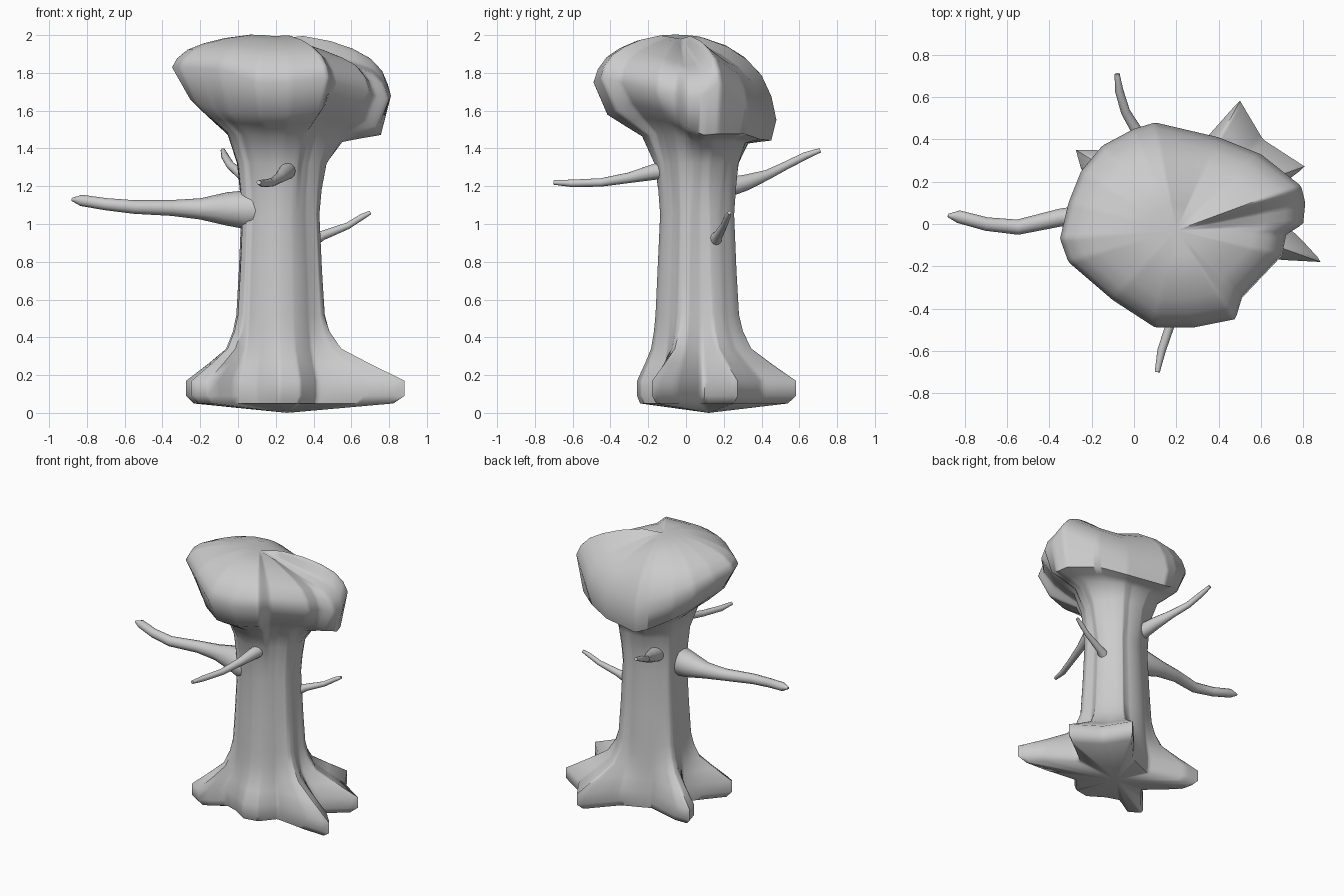
import bpy, bmesh, math
from mathutils import Vector

cube = bpy.data.objects.get("Cube")
if cube:
    bpy.data.objects.remove(cube, do_unlink=True)

SPOKES = 200
AXIS = Vector((0.215, 0.06, 0))
APEX = Vector((0.2, -0.03, 1.98))
GROUND = Vector((0.26, 0.12, 0))
CREST = 2.015

bark = bpy.data.materials.new("grey_bark")
bark.use_nodes = True
grey = (0.6, 0.6, 0.6, 1)
bark.diffuse_color = grey
bark.node_tree.nodes["Principled BSDF"].inputs["Base Color"].default_value = grey

# Crown rim: x, y, height, crease depth in the dome, underside recess
CROWN = [(-.35, -.07, 1.83, 0, .33), (-.31, -.18, 1.83, 0, .31), (-.1, -.36, 1.82, 0, .24),
         (.1, -.49, 1.75, 0, .22), (.28, -.49, 1.75, 0, .22), (.48, -.45, 1.78, 0, .25),
         (.51, -.35, 1.75, .02, .3), (.7, -.15, 1.7, .04, .25), (.72, -.05, 1.68, .06, .18),
         (.8, 0, 1.66, .08, .12), (.81, .1, 1.68, .07, .07), (.79, .18, 1.75, 0, .08),
         (.6, .33, 1.61, .04, .08), (.4, .41, 1.54, .04, .04), (.1, .48, 1.55, 0, .03),
         (0, .45, 1.61, 0, .08), (-.15, .37, 1.69, 0, .18), (-.25, .25, 1.75, 0, .25),
         (-.31, .1, 1.8, 0, .3)]

# Root outline: tips and the valleys between them
ROOTS = [(.77, -.05), (.89, -.18), (.7, -.17), (.42, -.13), (.33, -.24),
         (.22, -.26), (.1, -.18), (0, -.15), (-.16, -.25), (-.25, -.2),
         (-.02, .06), (-.25, .26), (-.275, .35), (-.17, .35), (.1, .27),
         (.3, .36), (.5, .585), (.61, .4), (.81, .27), (.57, .09)]


def by_angle(keys):
    """Return a function of the angle that blends the keyed outline."""
    ring = sorted((math.atan2(k[1] - AXIS.y, k[0] - AXIS.x) % math.tau, k) for k in keys)
    ring = ([(ring[-1][0] - math.tau, ring[-1][1])] + ring
            + [(ring[0][0] + math.tau, ring[0][1])])

    def sample(angle):
        for (a, p), (b, q) in zip(ring, ring[1:]):
            if a <= angle <= b:
                t = (angle - a) / max(b - a, 1e-6)
                return [u + (v - u) * t for u, v in zip(p, q)]
    return sample


def finish(name, bm):
    """Turn the bmesh into a smooth shaded bark object."""
    bmesh.ops.recalc_face_normals(bm, faces=bm.faces)
    mesh = bpy.data.meshes.new(name)
    bm.to_mesh(mesh)
    bm.free()
    mesh.materials.append(bark)
    obj = bpy.data.objects.new(name, mesh)
    bpy.context.collection.objects.link(obj)
    bpy.ops.object.select_all(action='DESELECT')
    obj.select_set(True)
    bpy.context.view_layer.objects.active = obj
    bpy.ops.object.shade_smooth_by_angle(angle=math.radians(60))


def spoke(angle, crown, roots):
    """Profile of the tree in one direction, from the roots up to the dome."""
    x, y, rim_z, dip, lift = crown(angle)
    rim = Vector((x, y, rim_z))
    root = Vector((*roots(angle), 0)) - AXIS
    out = root.normalized()
    reach = root.length
    stem = 0.165 + 0.1 * min(reach, 0.55)
    points = []
    # roots and stem, which thickens a little towards the ground
    for z, f, extra in ((.05, .87, 0), (.09, 1, 0), (.17, 1, 0), (.26, .58, .01),
                        (.34, .23, .02), (.43, .09, .022), (.52, .02, .022),
                        (.75, 0, .014), (1.05, 0, 0)):
        radius = stem + (reach - stem) * f + extra
        points.append(AXIS + out * radius + Vector((0, 0, z)))
    # underside of the crown
    spread = rim - AXIS
    spread.z = 0
    wide = spread.length
    out = spread.normalized()
    for z, f in ((1.18, .05 - .1 * lift), (1.32, .14 - .25 * lift),
                 (1.42 + .2 * lift, .38 - .5 * lift),
                 (1.42 + .48 * lift, .63 - .35 * lift), (1.42 + .72 * lift, .9 - .5 * lift)):
        points.append(AXIS + out * (stem + (wide - stem) * f) + Vector((0, 0, z)))
    # rim and dome
    for t, f in ((1, 0), (.95, .26), (.85, .5), (.7, .68), (.5, .83), (.25, .93)):
        p = APEX.lerp(rim, t)
        p.z = rim_z + (CREST - rim_z) * f - dip * math.sin(math.pi * t)
        points.append(p)
    return points


def build_tree():
    crown, roots = by_angle(CROWN), by_angle(ROOTS)
    bm = bmesh.new()
    columns = [[bm.verts.new(p) for p in spoke(math.tau * i / SPOKES, crown, roots)]
               for i in range(SPOKES)]
    bottom, top = bm.verts.new(GROUND), bm.verts.new(APEX)
    for i, col in enumerate(columns):
        nxt = columns[(i + 1) % SPOKES]
        for j in range(len(col) - 1):
            bm.faces.new((col[j], nxt[j], nxt[j + 1], col[j + 1]))
        bm.faces.new((nxt[0], col[0], bottom))
        bm.faces.new((col[-1], nxt[-1], top))
    finish("trunk_and_crown", bm)


def branch(name, path):
    """Tapered limb swept along points of x, y, z and radius."""
    bm = bmesh.new()
    sides = 12
    pts = [Vector(p[:3]) for p in path]
    rings = []
    for i, p in enumerate(pts):
        along = pts[min(i + 1, len(pts) - 1)] - pts[max(i - 1, 0)]
        side = along.cross(Vector((0, 0, 1))).normalized()
        up = side.cross(along).normalized()
        rings.append([bm.verts.new(p + path[i][3] * (side * math.cos(a) + up * math.sin(a)))
                      for a in (math.tau * k / sides for k in range(sides))])
    for low, high in zip(rings, rings[1:]):
        for k in range(sides):
            n = (k + 1) % sides
            bm.faces.new((low[k], low[n], high[n], high[k]))
    bm.faces.new(rings[0])
    bm.faces.new(rings[-1])
    finish(name, bm)


build_tree()
branch("right_branch", [(.12, -.01, 1.07, .08), (.06, 0, 1.075, .105), (-.06, .03, 1.08, .088),
                        (-.2, .04, 1.08, .056), (-.35, .03, 1.085, .042), (-.55, -.015, 1.09, .036),
                        (-.7, .0, 1.105, .032), (-.83, .035, 1.125, .03), (-.88, .04, 1.13, .008)])
branch("front_branch", [(.26, -.08, 1.285, .05), (.26, -.15, 1.28, .044), (.22, -.3, 1.245, .028),
                        (.18, -.45, 1.22, .022), (.13, -.6, 1.215, .02), (.11, -.7, 1.22, .012)])
branch("back_branch", [(.1, .2, 1.19, .055), (.07, .32, 1.22, .042), (.02, .43, 1.26, .027),
                       (-.04, .53, 1.31, .022), (-.07, .63, 1.36, .02), (-.08, .71, 1.39, .012)])
branch("left_branch", [(.36, .14, .9, .045), (.45, .17, .94, .025), (.58, .2, .99, .018),
                       (.66, .22, 1.04, .016), (.7, .23, 1.06, .01)])
